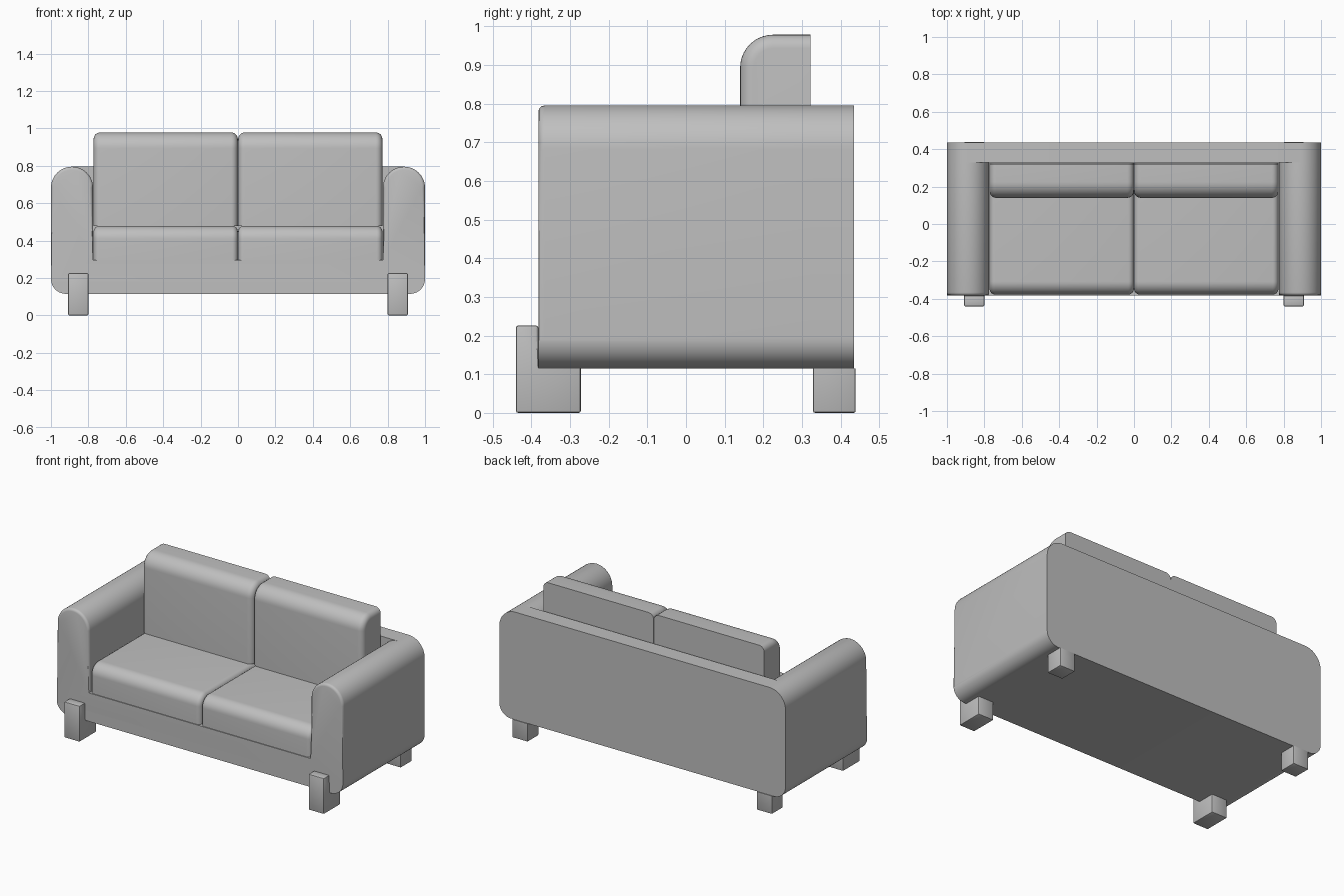
import bpy, bmesh, math

if "Cube" in bpy.data.objects:
    bpy.data.objects.remove(bpy.data.objects["Cube"])

grey = bpy.data.materials.new("grey fabric")
grey.diffuse_color = (0.52, 0.52, 0.52, 1)
grey.use_nodes = True
grey.node_tree.nodes["Principled BSDF"].inputs["Base Color"].default_value = grey.diffuse_color


def finish(bm, name, angle=35):
    bmesh.ops.recalc_face_normals(bm, faces=bm.faces)
    me = bpy.data.meshes.new(name)
    bm.to_mesh(me)
    bm.free()
    ob = bpy.data.objects.new(name, me)
    bpy.context.collection.objects.link(ob)
    me.materials.append(grey)
    bpy.ops.object.select_all(action='DESELECT')
    ob.select_set(True)
    bpy.context.view_layer.objects.active = ob
    bpy.ops.object.shade_smooth_by_angle(angle=math.radians(angle))
    return ob


def arc(cx, cz, r, a0, a1, n=12):
    return [(cx + r * math.cos(math.radians(a0 + (a1 - a0) * i / n)),
             cz + r * math.sin(math.radians(a0 + (a1 - a0) * i / n))) for i in range(n + 1)]


def extrude(pts, axis, a, b):
    """Extrude a 2D outline along x or y from a to b."""
    bm = bmesh.new()
    place = (lambda p: (p[0], a, p[1])) if axis == 'y' else (lambda p: (a, p[0], p[1]))
    face = bm.faces.new([bm.verts.new(place(p)) for p in pts])
    out = bmesh.ops.extrude_face_region(bm, geom=[face])
    shift = (0, b - a, 0) if axis == 'y' else (b - a, 0, 0)
    bmesh.ops.translate(bm, vec=shift, verts=[v for v in out['geom'] if isinstance(v, bmesh.types.BMVert)])
    return bm


def bevel(bm, edges, width, segments=3):
    bmesh.ops.bevel(bm, geom=edges, offset=width, segments=segments, profile=0.5, affect='EDGES')


BOTTOM, TOP, INNER, SEAT = 0.115, 0.795, 0.775, 0.295
R_ARM, R_LOW = (1 - INNER) / 2, 0.08

# Base and both arms: one U-shaped outline run from front to back
half = (arc(1 - R_LOW, BOTTOM + R_LOW, R_LOW, -90, 0)
        + arc(1 - R_ARM, TOP - R_ARM, R_ARM, 0, 180, 24) + [(INNER, SEAT)])
bm = extrude(half + [(-x, z) for x, z in reversed(half)], 'y', -0.382, 0.33)
front = [e for e in bm.edges if all(v.co.y < -0.38 for v in e.verts)
         and sum(v.co.z for v in e.verts) / 2 > SEAT + 0.01]
bevel(bm, front, 0.016)
finish(bm, "base_and_arms")

# Back panel with rounded corners
half = (arc(1 - R_LOW, BOTTOM + R_LOW, R_LOW, -90, 0)
        + arc(1 - R_ARM, TOP - R_ARM, R_ARM, 0, 90))
finish(extrude(half + [(-x, z) for x, z in reversed(half)], 'y', 0.33, 0.435), "back_panel")


def cushion(name, x0, x1, y0, y1, z0, z1, r_front, r_side):
    """Box with a wide roll on the top front edge and small rolls at the sides."""
    bm = bmesh.new()
    bmesh.ops.create_cube(bm, size=1)
    for v in bm.verts:
        v.co = ((x0 + x1) / 2 + v.co.x * (x1 - x0), (y0 + y1) / 2 + v.co.y * (y1 - y0),
                (z0 + z1) / 2 + v.co.z * (z1 - z0))
    # Top front roll
    bevel(bm, [e for e in bm.edges if all(v.co.y < y0 + 1e-4 and v.co.z > z1 - 1e-4 for v in e.verts)],
          r_front, 10)
    # Side rolls along the front and top outline
    side = [e for e in bm.edges if abs(e.verts[0].co.x - e.verts[1].co.x) < 1e-4
            and not all(v.co.z < z0 + 1e-4 for v in e.verts)
            and not all(v.co.y > y1 - 1e-4 for v in e.verts)]
    bevel(bm, side, r_side, 6)
    finish(bm, name)


# Two seat cushions and two back cushions
for side, x0, x1 in (("left", -0.772, -0.001), ("right", 0.001, 0.772)):
    cushion(side + "_seat_cushion", x0, x1, -0.377, 0.325, SEAT, 0.478, 0.07, 0.03)
    cushion(side + "_back_cushion", x0, x1, 0.14, 0.322, 0.478, 0.978, 0.085, 0.035)

# Legs: L-shaped at the front, plain blocks at the back
front_leg = [(-0.44, 0), (-0.272, 0), (-0.272, BOTTOM), (-0.382, BOTTOM), (-0.382, 0.226), (-0.44, 0.226)]
back_leg = [(0.328, 0), (0.439, 0), (0.439, BOTTOM), (0.328, BOTTOM)]
for side, x0, x1 in (("left", -0.908, -0.8), ("right", 0.8, 0.908)):
    for name, outline in (("front_leg", front_leg), ("back_leg", back_leg)):
        bm = extrude(outline, 'x', x0, x1)
        # Soften all edges except those against the sofa underside
        bevel(bm, [e for e in bm.edges if not all(abs(v.co.z - BOTTOM) < 1e-4 for v in e.verts)], 0.006, 2)
        finish(bm, side + "_" + name)
